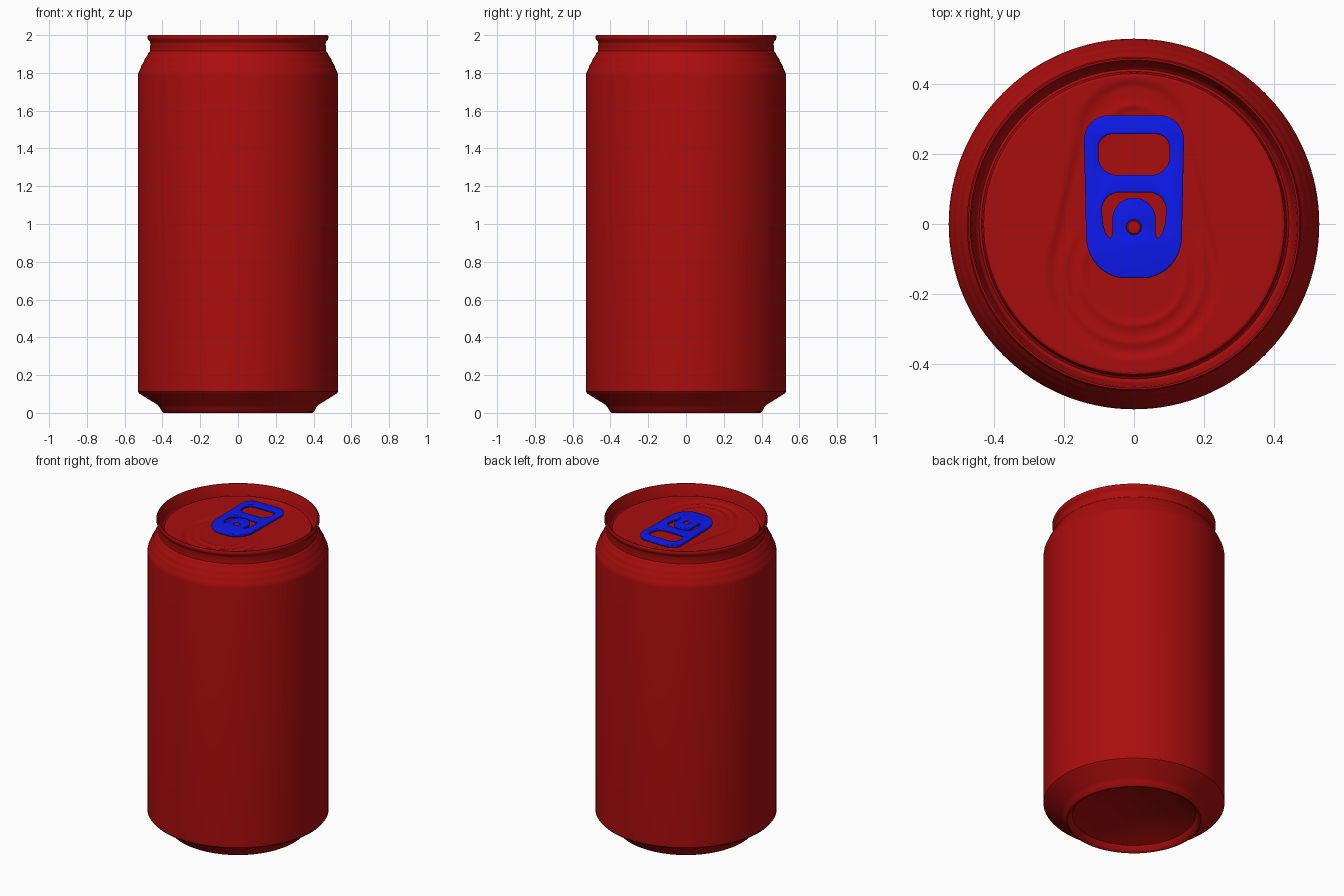
import bpy, bmesh
from math import sin, cos, pi, radians, hypot, exp

if "Cube" in bpy.data.objects:
    bpy.data.objects.remove(bpy.data.objects["Cube"])

SEG = 128


def material(name, rgb):
    m = bpy.data.materials.new(name)
    m.diffuse_color = (*rgb, 1)
    m.use_nodes = True
    m.node_tree.nodes["Principled BSDF"].inputs["Base Color"].default_value = m.diffuse_color
    return m


RED = material("red_paint", (0.40, 0.004, 0.004))
BLUE = material("blue_tab", (0.004, 0.01, 0.85))


def smooth(obj, angle):
    bpy.ops.object.select_all(action='DESELECT')
    obj.select_set(True)
    bpy.context.view_layer.objects.active = obj
    bpy.ops.object.shade_smooth_by_angle(angle=radians(angle))


def lathe(name, profile, mat, angle=35, centre=(0, 0), height=None):
    """Spin (radius, z) points around z; height(x, y) adds relief."""
    bm = bmesh.new()
    rings = []
    for r, z in profile:
        ring = []
        for i in range(1 if r == 0 else SEG):
            a = 2 * pi * i / SEG
            x, y = centre[0] + r * cos(a), centre[1] + r * sin(a)
            ring.append(bm.verts.new((x, y, z + (height(x, y) if height else 0))))
        rings.append(ring)
    for a, b in zip(rings, rings[1:]):
        for i in range(SEG):
            j = (i + 1) % SEG
            if len(a) == 1:
                bm.faces.new((a[0], b[j], b[i]))
            elif len(b) == 1:
                bm.faces.new((a[i], a[j], b[0]))
            else:
                bm.faces.new((a[i], a[j], b[j], b[i]))
    me = bpy.data.meshes.new(name)
    bm.to_mesh(me)
    bm.free()
    me.materials.append(mat)
    obj = bpy.data.objects.new(name, me)
    bpy.context.collection.objects.link(obj)
    smooth(obj, angle)
    return obj


# Can body: domed base, foot, wall, ribbed neck, rolled rim and lid groove
dome = [(0.36 * i / 10, 0.10 - 0.065 * (i / 10) ** 2) for i in range(11)]
foot = [(0.372, 0.012), (0.382, 0.002), (0.392, 0), (0.402, 0.006), (0.412, 0.025),
        (0.425, 0.042), (0.522, 0.102), (0.53, 0.112)]
neck = [(0.53, 1.785), (0.527, 1.803), (0.519, 1.818), (0.514, 1.828), (0.511, 1.840),
        (0.502, 1.853), (0.497, 1.862), (0.494, 1.874), (0.485, 1.886), (0.479, 1.894),
        (0.476, 1.905), (0.466, 1.915)]
rim = [(0.464, 1.955), (0.467, 1.965), (0.475, 1.974), (0.478, 1.982), (0.478, 1.994),
       (0.474, 2.0), (0.469, 2.0), (0.465, 1.994), (0.456, 1.93), (0.451, 1.915),
       (0.443, 1.909), (0.436, 1.915), (0.433, 1.932), (0.43, 1.938), (0.424, 1.94)]
lathe("can_body", dome + foot + neck + rim, RED)


# Lid panel: pressed teardrop recess with raised rings in the pour area
def step(d, w):
    t = min(1, max(0, 0.5 - d / w))
    return t * t * (3 - 2 * t)


def lid_relief(x, y):
    if hypot(x, y) > 0.415:
        return 0
    drop = min(hypot(x, y - (0.25 - 0.39 * t / 20)) - (0.155 + 0.085 * t / 20)
               for t in range(21))
    z = -0.008 * step(drop, 0.025)
    pour = hypot(x, y + 0.14)
    for r in (0.20, 0.15):
        z += 0.005 * exp(-((pour - r) / 0.011) ** 2) * step(y + 0.05, 0.12)
    arch = hypot(x, y - 0.25)
    z += 0.005 * exp(-((arch - 0.09) / 0.011) ** 2) * step(0.25 - y, 0.08)
    return z


lathe("lid_panel", [(0.424 * (1 - i / 64), 1.94) for i in range(65)], RED, 60,
      height=lid_relief)


# Pull tab: flat outline with finger hole, tongue slot and rivet hole
def arc(cx, cy, r, a0, a1, n=10, ry=None):
    return [(cx + r * cos(radians(a0 + (a1 - a0) * i / n)),
             cy + (ry or r) * sin(radians(a0 + (a1 - a0) * i / n))) for i in range(n + 1)]


def mirrored(half):
    return half + [(-x, y) for x, y in reversed(half)]


outline = mirrored(arc(0.025, -0.035, 0.112, -90, 0, 14, 0.12)
                   + arc(0.072, 0.24, 0.071, 0, 90))
finger_hole = mirrored(arc(0.05, 0.195, 0.052, -90, 0, 10, 0.055)
                       + arc(0.062, 0.217, 0.04, 0, 90))
slot = (arc(0.042, 0.04, 0.05, 0, 90) + arc(-0.042, 0.04, 0.05, 90, 180)
        + [(-0.089, 0.0), (-0.08, -0.028), (-0.068, -0.042), (-0.062, -0.03)]
        + arc(0, 0.013, 0.062, 180, 0, 24)
        + [(0.062, -0.03), (0.068, -0.042), (0.08, -0.028), (0.089, 0.0)])
rivet_hole = arc(0, -0.01, 0.021, 0, 345, 23)

curve = bpy.data.curves.new("pull_tab", 'CURVE')
curve.dimensions = '2D'
curve.fill_mode = 'BOTH'
curve.extrude = 0.005
curve.bevel_depth = 0.005
curve.bevel_resolution = 2
curve.offset = -0.005
for pts in (outline, finger_hole, slot, rivet_hole):
    s = curve.splines.new('POLY')
    s.points.add(len(pts) - 1)
    for p, (x, y) in zip(s.points, pts):
        p.co = (x, y, 0, 1)
    s.use_cyclic_u = True
curve.materials.append(BLUE)
tab = bpy.data.objects.new("pull_tab", curve)
tab.location.z = 1.955
bpy.context.collection.objects.link(tab)
bpy.ops.object.select_all(action='DESELECT')
tab.select_set(True)
bpy.context.view_layer.objects.active = tab
bpy.ops.object.convert(target='MESH')
tab = bpy.context.view_layer.objects.active
bm = bmesh.new()
bm.from_mesh(tab.data)
bmesh.ops.remove_doubles(bm, verts=bm.verts, dist=0.0001)
bmesh.ops.recalc_face_normals(bm, faces=bm.faces)
bm.to_mesh(tab.data)
bm.free()
smooth(tab, 40)

# Rivet holding the tab to the lid
lathe("tab_rivet", [(0.021, 1.925), (0.021, 1.954), (0.017, 1.959), (0, 1.961)], RED,
      centre=(0, -0.01))
